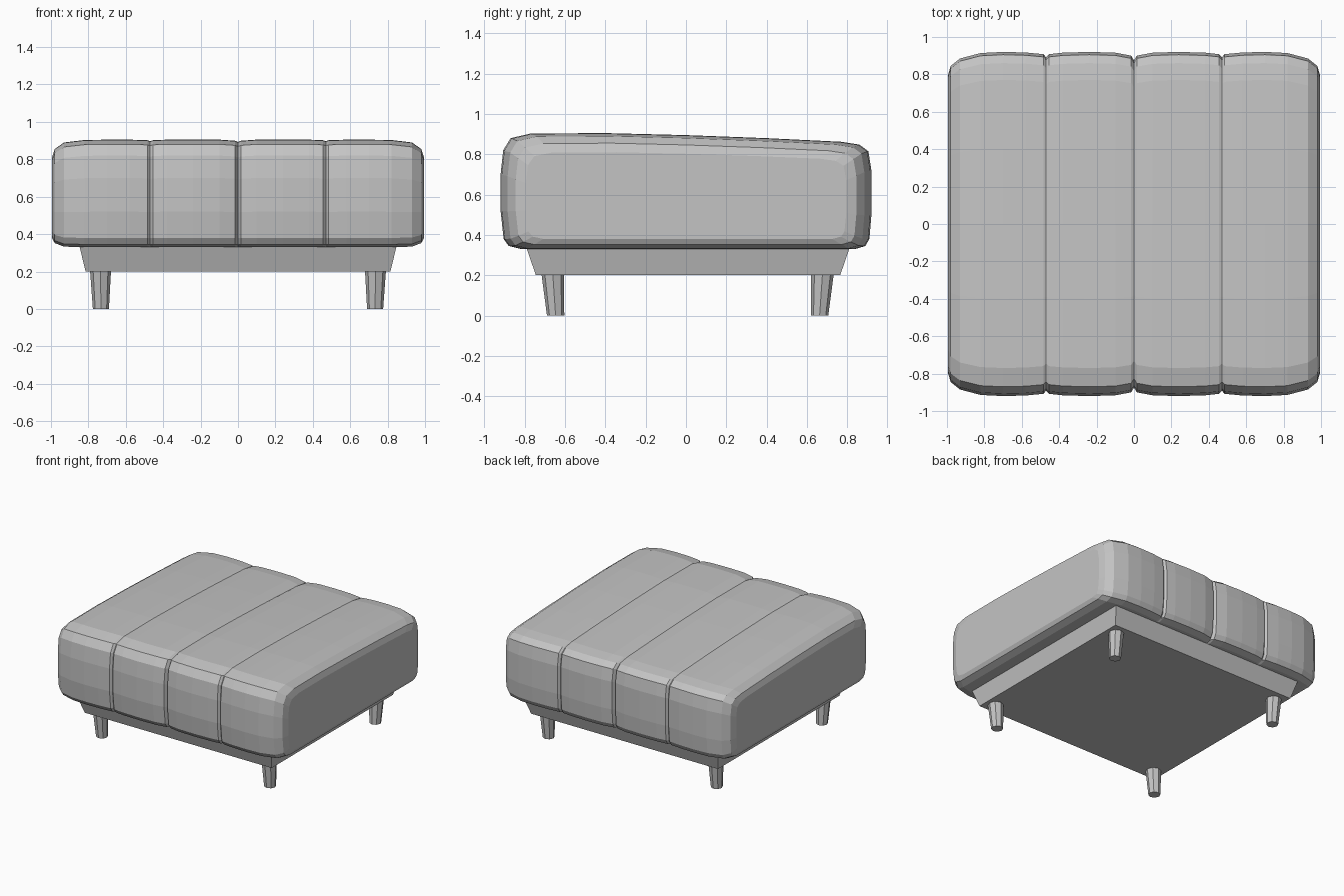
import bpy, bmesh, math

cube = bpy.data.objects.get("Cube")
if cube:
    bpy.data.objects.remove(cube, do_unlink=True)

grey = bpy.data.materials.new("plain grey")
grey.use_nodes = True
colour = (0.55, 0.55, 0.55, 1)
grey.diffuse_color = colour
grey.node_tree.nodes["Principled BSDF"].inputs["Base Color"].default_value = colour


def loft(name, rings):
    """Join equal-length rings of points into a closed, flat-shaded solid."""
    bm = bmesh.new()
    loops = [[bm.verts.new(p) for p in ring] for ring in rings]
    n = len(loops[0])
    for a, b in zip(loops, loops[1:]):
        for i in range(n):
            j = (i + 1) % n
            bm.faces.new((a[i], a[j], b[j], b[i]))
    bm.faces.new(loops[0])
    bm.faces.new(loops[-1])
    bmesh.ops.recalc_face_normals(bm, faces=bm.faces)
    mesh = bpy.data.meshes.new(name)
    bm.to_mesh(mesh)
    bm.free()
    mesh.materials.append(grey)
    obj = bpy.data.objects.new(name, mesh)
    bpy.context.collection.objects.link(obj)
    return obj


# Cushion: side profile (y, z) swept across the width
BOTTOM, HEIGHT, DEPTH = 0.33, 0.575, 0.92
profile = [(-0.82, 0.33), (-0.88, 0.345), (-0.905, 0.38), (-0.92, 0.52),
           (-0.92, 0.7), (-0.907, 0.82), (-0.87, 0.88), (-0.77, 0.903),
           (-0.4, 0.905), (0, 0.895), (0.4, 0.88), (0.77, 0.862),
           (0.86, 0.848), (0.905, 0.815), (0.92, 0.72), (0.92, 0.5),
           (0.91, 0.38), (0.89, 0.345), (0.84, 0.33)]

# Width stations: x, inset at front and back, inset on top, inset below
half = [(0, 0.045, 0.012, 0), (0.015, 0.02, 0.006, 0), (0.1, 0.004, 0, 0),
        (0.24, 0, 0, 0), (0.38, 0.004, 0, 0), (0.455, 0.012, 0.003, 0),
        (0.47, 0.028, 0.008, 0), (0.485, 0.012, 0.003, 0), (0.58, 0.003, 0, 0),
        (0.7, 0, 0, 0), (0.82, 0.006, 0.002, 0), (0.93, 0.035, 0.015, 0.003),
        (0.98, 0.075, 0.05, 0.022), (0.995, 0.125, 0.095, 0.05)]
stations = [(-x, d, t, b) for x, d, t, b in reversed(half[1:])] + half


def section(x, inset, top, below):
    ys = 1 - inset / DEPTH
    zs = 1 - (top + below) / HEIGHT
    return [(x, y * ys, BOTTOM + below + (z - BOTTOM) * zs) for y, z in profile]


loft("cushion", [section(*s) for s in stations])


# Base: shallow tapered tray under the cushion
def rectangle(hx, hy, z):
    return [(sx * hx, 0.01 + sy * hy, z)
            for sx, sy in ((-1, -1), (1, -1), (1, 1), (-1, 1))]


loft("base", [rectangle(0.815, 0.755, 0.2), rectangle(0.85, 0.805, 0.345)])


# Legs: tapered eight-sided pegs with an upright inner edge
def ring(cx, cy, radius, z):
    return [(cx + radius * math.cos(i * math.pi / 4),
             cy + radius * math.sin(i * math.pi / 4), z) for i in range(8)]


for side, sx in (("right", -1), ("left", 1)):
    for end, sy in (("front", -1), ("back", 1)):
        loft(f"{end}_{side}_leg",
             [ring(sx * 0.733, 0.008 + sy * 0.655, 0.043, 0),
              ring(sx * 0.735, 0.008 + sy * 0.669, 0.056, 0.205)])
